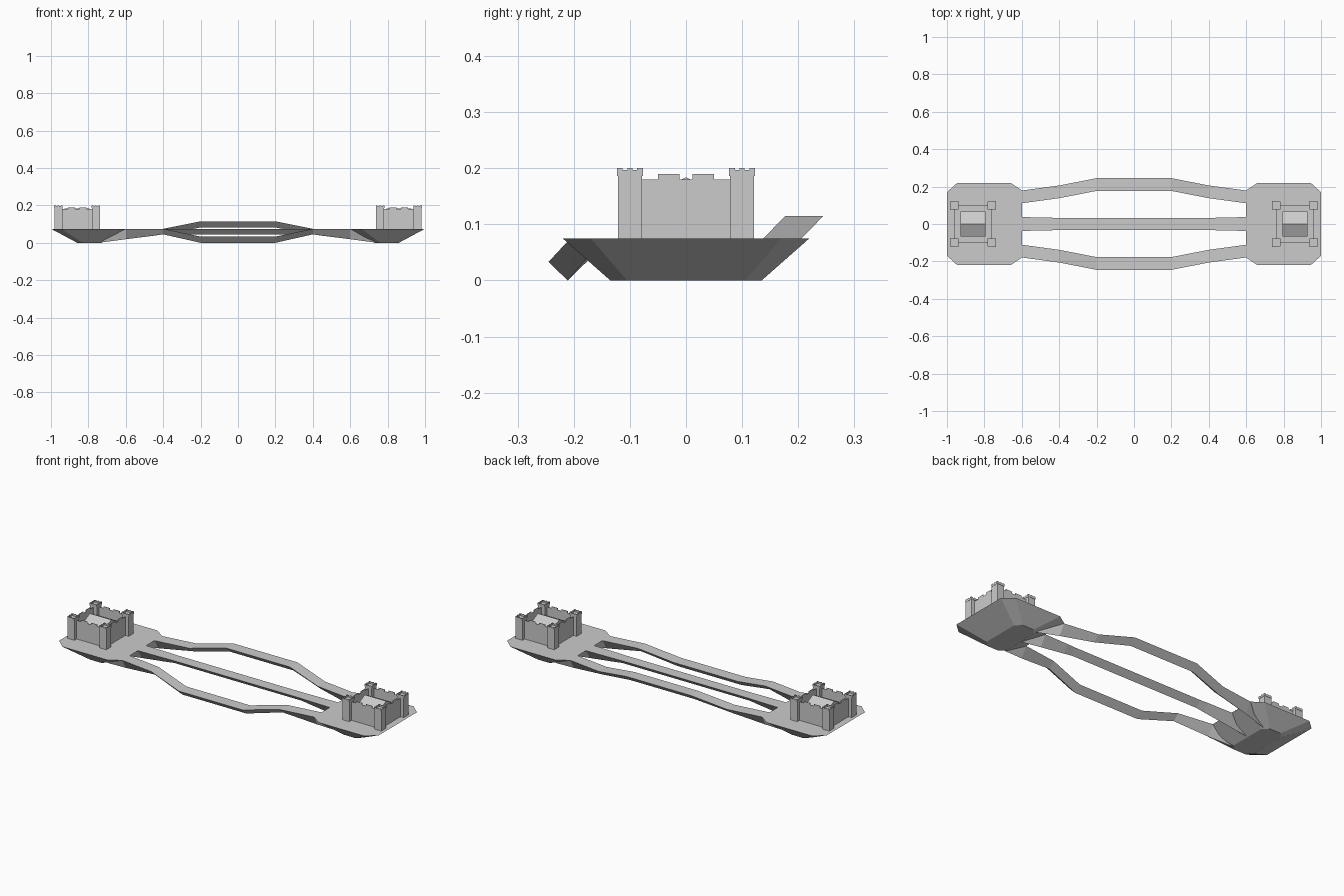
import bpy, bmesh
from mathutils import Vector

if "Cube" in bpy.data.objects:
    bpy.data.objects.remove(bpy.data.objects["Cube"])

DECK = 0.075          # level of the island tops


def make(name, verts, faces):
    bm = bmesh.new()
    vs = [bm.verts.new(v) for v in verts]
    for f in faces:
        bm.faces.new([vs[i] for i in f])
    bmesh.ops.recalc_face_normals(bm, faces=bm.faces)
    me = bpy.data.meshes.new(name)
    bm.to_mesh(me)
    bm.free()
    ob = bpy.data.objects.new(name, me)
    bpy.context.collection.objects.link(ob)
    return ob


def loft(name, rings):
    """Join equal-length rings and cap both ends."""
    n = len(rings[0])
    verts = [v for r in rings for v in r]
    faces = [[k * n + i, k * n + (i + 1) % n, (k + 1) * n + (i + 1) % n, (k + 1) * n + i]
             for k in range(len(rings) - 1) for i in range(n)]
    faces.append(list(range(n)))
    faces.append([(len(rings) - 1) * n + i for i in range(n)])
    return make(name, verts, faces)


def wall(name, a, b, base, top, low, gaps, thick=0.003):
    """Thin battlement from a to b; gaps are (start, end) fractions."""
    a, b = Vector((*a, 0)), Vector((*b, 0))
    d = b - a
    side = Vector((-d.y, d.x, 0)).normalized() * thick / 2
    prof = [(0, base), (0, low if gaps[0][0] == 0 else top)]
    for s, e in gaps:
        if s > 0:
            prof += [(s, top), (s, low)]
        if e < 1:
            prof += [(e, low), (e, top)]
    prof += [(1, low if gaps[-1][1] == 1 else top), (1, base)]
    clean = [p for i, p in enumerate(prof) if i == 0 or p != prof[i - 1]]
    pts = [a + d * t + Vector((0, 0, z)) for t, z in clean]
    return loft(name, [[p + side for p in pts], [p - side for p in pts]])


def both(points):
    """Complete an outline by reflecting it in y."""
    return points + [(x, -y) for x, y in reversed(points)]


# islands: chamfered deck tapering to a small octagonal base
def island(s, label):
    top = both([(1, .17), (.945, .22), (.66, .22), (.6, .18)])
    bot = both([(.86, .105), (.83, .135), (.76, .135), (.73, .105)])
    loft(label + "_island", [[(s * x, y, 0) for x, y in bot],
                             [(s * x, y, DECK) for x, y in top]])


# castles: four corner towers, crenellated walls and a gabled hall
def castle(s, label):
    cx, r, h = s * 0.86, 0.10, 0.0215
    corners = [(cx - r, -r), (cx + r, -r), (cx + r, r), (cx - r, r)]
    for i, (x, y) in enumerate(corners):
        q = [(x - h, y - h), (x + h, y - h), (x + h, y + h), (x - h, y + h)]
        loft(f"{label}_tower_{i}", [[(*p, DECK) for p in q], [(*p, .188) for p in q]])
        for j in range(4):
            wall(f"{label}_tower_parapet_{i}_{j}", q[j], q[(j + 1) % 4],
                 .186, .2, .197, [(.2, .4), (.6, .8)])
        wall(f"{label}_wall_{i}", corners[i], corners[(i + 1) % 4],
             DECK, .19, .18, [(0, .25), (.44, .56), (.75, 1)])
    rings = []
    for dx in (-.067, .067):
        rings.append([(cx + dx, y, z) for y, z in
                      [(-.067, DECK), (.067, DECK), (.067, .15), (0, .184), (-.067, .15)]])
    loft(label + "_hall", rings)


for s, label in ((-1, "left"), (1, "right")):
    island(s, label)
    castle(s, label)


# bridges: triangular section, flat on top, keel running into the islands
def bridge(name, stations):
    path = [(-x, *rest) for x, *rest in stations]
    path += [p for p in reversed(stations)]
    loft(name, [[(x, y - w, zt), (x, y + w, zt), (x, y, zb)] for x, y, w, zt, zb in path])


def side_path(sy, rise):
    return [(.73, sy * .12, .012, DECK, .002),
            (.6, sy * .145, .034, DECK, .019),
            (.4, sy * .172, .034, DECK, .045),
            (.2, sy * .211, .034, DECK + rise, .042 + rise)]


bridge("back_bridge_raised", side_path(1, .04))
bridge("front_bridge_sunken", side_path(-1, -.042))
bridge("middle_bridge", [(.73, 0, .012, DECK, .002), (.6, 0, .037, DECK, .019),
                         (.45, 0, .034, DECK, .038), (.4, 0, .032, DECK, .045)])
